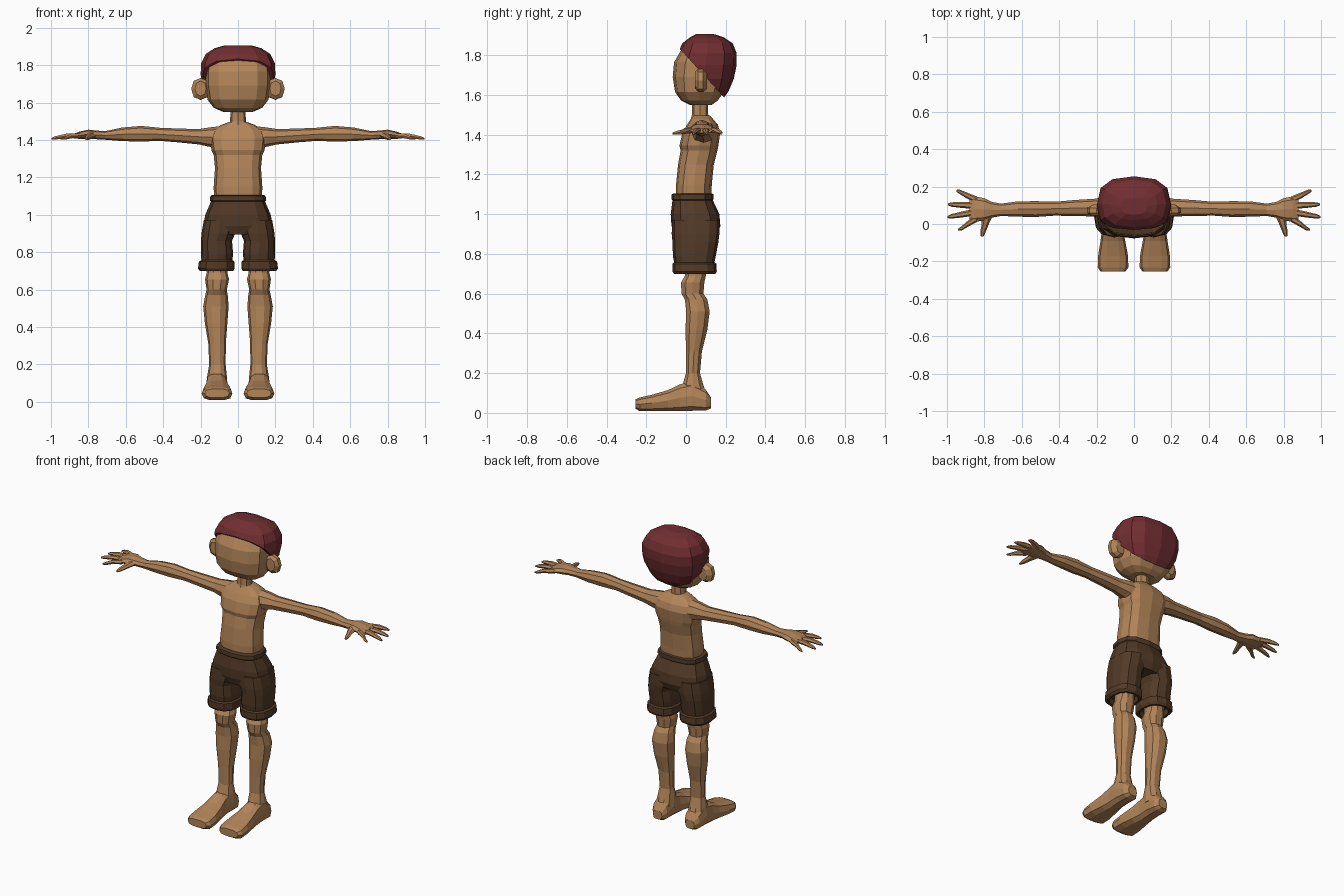
import bpy, bmesh, math
from mathutils import Vector


def material(name, rgb):
    m = bpy.data.materials.new(name)
    m.diffuse_color = (*rgb, 1)
    return m


SKIN = material("tan skin", (0.45, 0.235, 0.1))
HAIR = material("dark red hair", (0.165, 0.027, 0.031))
CLOTH = material("brown cloth", (0.085, 0.042, 0.02))


def loft(name, mat, axis, rings, sides=12, power=2.4, mirror=False, cut=None):
    """Skin superellipse rings (t, a centre, b centre, a half, b half) along an axis."""
    bm = bmesh.new()
    loops = []
    for t, ac, bc, ah, bh in rings:
        loop = []
        for i in range(sides):
            ang = 2 * math.pi * i / sides
            c, s = math.cos(ang), math.sin(ang)
            a = ac + ah * math.copysign(abs(c) ** (2 / power), c)
            b = bc + bh * math.copysign(abs(s) ** (2 / power), s)
            co = {"x": (t, a, b), "y": (a, t, b), "z": (a, b, t)}[axis]
            loop.append(bm.verts.new(co))
        loops.append(loop)
    for p, q in zip(loops, loops[1:]):
        for i in range(sides):
            j = (i + 1) % sides
            bm.faces.new((p[i], p[j], q[j], q[i]))
    bm.faces.new(loops[0])
    bm.faces.new(loops[-1])
    if cut:  # remove everything on the normal side of a plane and close the hole
        res = bmesh.ops.bisect_plane(
            bm, geom=bm.verts[:] + bm.edges[:] + bm.faces[:],
            plane_co=cut[0], plane_no=cut[1], clear_outer=True)
        edges = [e for e in res["geom_cut"] if isinstance(e, bmesh.types.BMEdge)]
        bmesh.ops.holes_fill(bm, edges=edges, sides=0)
    bmesh.ops.recalc_face_normals(bm, faces=bm.faces[:])
    me = bpy.data.meshes.new(name)
    bm.to_mesh(me)
    bm.free()
    me.materials.append(mat)
    ob = bpy.data.objects.new(name, me)
    bpy.context.collection.objects.link(ob)
    if mirror:
        md = ob.modifiers.new("mirror", "MIRROR")
        md.use_bisect_axis[0] = False
        md.use_mirror_merge = False
    return ob


def upright(rows):
    """Rows of (z, half width, front y, back y) as rings centred on x = 0."""
    return [(z, 0, (f + b) / 2, w, (b - f) / 2) for z, w, f, b in rows]


def limb(rows):
    """Rows of (z, x centre, half width, front y, back y)."""
    return [(z, x, (f + b) / 2, w, (b - f) / 2) for z, x, w, f, b in rows]


# Head, hair cap cut along a slanted hairline, ears and neck
loft("head", SKIN, "z", upright([
    (1.55, .08, .02, .13), (1.572, .13, -.025, .16), (1.615, .163, -.055, .19),
    (1.69, .175, -.067, .215), (1.765, .175, -.06, .225), (1.82, .165, -.028, .215),
    (1.87, .12, .01, .18)]), power=2.7)
loft("hair", HAIR, "z", upright([
    (1.57, .10, .05, .18), (1.62, .155, -.02, .215), (1.68, .187, -.05, .24),
    (1.75, .20, -.062, .255), (1.81, .197, -.042, .255), (1.86, .172, -.018, .235),
    (1.89, .125, .02, .19), (1.906, .07, .05, .14)]), power=2.6,
    cut=(Vector((0, -.02, 1.82)), Vector((0, -.22, -.20))))
loft("ear", SKIN, "y", [
    (.045, .20, 1.675, .03, .04), (.06, .20, 1.673, .05, .058),
    (.085, .20, 1.672, .05, .058), (.105, .19, 1.67, .03, .04)],
    sides=8, power=2.3, mirror=True)
loft("neck", SKIN, "z", upright([
    (1.46, .055, .02, .13), (1.50, .042, .03, .112), (1.58, .04, .032, .11)]), sides=8)

# Torso
loft("torso", SKIN, "z", upright([
    (1.05, .128, -.05, .125), (1.15, .13, -.05, .13), (1.25, .123, -.04, .14),
    (1.32, .13, -.027, .158), (1.345, .142, -.033, .163), (1.41, .15, -.018, .172),
    (1.45, .135, .005, .16), (1.48, .09, .025, .135), (1.497, .045, .035, .12)]),
    power=2.7)

# Arm and palm
loft("arm", SKIN, "x", [
    (.08, .085, 1.41, .065, .065), (.15, .087, 1.415, .058, .052),
    (.21, .088, 1.417, .047, .041), (.32, .085, 1.424, .043, .037),
    (.42, .082, 1.43, .037, .035), (.52, .08, 1.433, .042, .042),
    (.62, .08, 1.43, .041, .036), (.71, .076, 1.424, .033, .023),
    (.76, .076, 1.427, .042, .023), (.80, .078, 1.43, .06, .025),
    (.85, .08, 1.425, .068, .019), (.88, .078, 1.42, .058, .012)],
    sides=8, power=2.2, mirror=True)

# Four fingers: base y, tip x, tip y; then the thumb
for name, y0, x1, y1 in (("little_finger", .128, .95, .178), ("ring_finger", .098, .995, .105),
                         ("middle_finger", .065, .998, .037), ("index_finger", .03, .94, -.03)):
    ym = (y0 + y1) / 2
    loft(name, SKIN, "x", [
        (.84, y0, 1.423, .019, .015), ((.84 + x1) / 2, ym, 1.421, .016, .014),
        (x1 - .02, y1 * .87 + y0 * .13, 1.411, .012, .010), (x1, y1, 1.406, .005, .005)],
        sides=6, power=2, mirror=True)
loft("thumb", SKIN, "y", [
    (.045, .785, 1.425, .03, .018), (.0, .795, 1.418, .019, .015),
    (-.04, .807, 1.410, .015, .012), (-.068, .812, 1.406, .007, .006)],
    sides=6, power=2, mirror=True)

# Shorts: hips and two rolled legs
loft("shorts_hips", CLOTH, "z", upright([
    (1.105, .14, -.062, .128), (1.10, .148, -.072, .138), (1.075, .15, -.073, .138),
    (1.07, .145, -.068, .135), (1.0, .175, -.077, .168), (.94, .187, -.073, .173),
    (.895, .185, -.055, .155)]), power=2.7)
loft("shorts_leg", CLOTH, "z", limb([
    (.97, .095, .088, -.07, .168), (.90, .105, .09, -.072, .168),
    (.86, .115, .083, -.068, .163), (.79, .112, .086, -.066, .15),
    (.757, .113, .083, -.06, .143), (.75, .114, .095, -.068, .153),
    (.712, .116, .098, -.068, .155), (.698, .115, .088, -.06, .147),
    (.70, .115, .075, -.045, .13), (.735, .115, .07, -.04, .125)]),
    power=2.5, mirror=True)

# Bare lower leg and foot
loft("leg", SKIN, "z", limb([
    (.78, .112, .058, -.01, .11), (.69, .112, .055, -.008, .102),
    (.655, .112, .064, -.028, .095), (.60, .114, .054, -.025, .09),
    (.57, .115, .06, -.008, .11), (.51, .118, .068, -.002, .122),
    (.42, .117, .06, -.005, .11), (.31, .112, .047, -.002, .082),
    (.20, .11, .044, -.002, .072), (.14, .112, .052, -.02, .09),
    (.08, .113, .058, -.03, .112)]), sides=10, power=2.2, mirror=True)
loft("foot", SKIN, "y", [
    (.126, .115, .05, .032, .028), (.10, .115, .064, .052, .054),
    (.03, .115, .085, .057, .077), (-.03, .115, .076, .056, .07),
    (-.09, .113, .062, .066, .055), (-.17, .112, .05, .08, .043),
    (-.232, .112, .043, .082, .036), (-.255, .112, .045, .066, .024)],
    sides=10, power=2.8, mirror=True)
